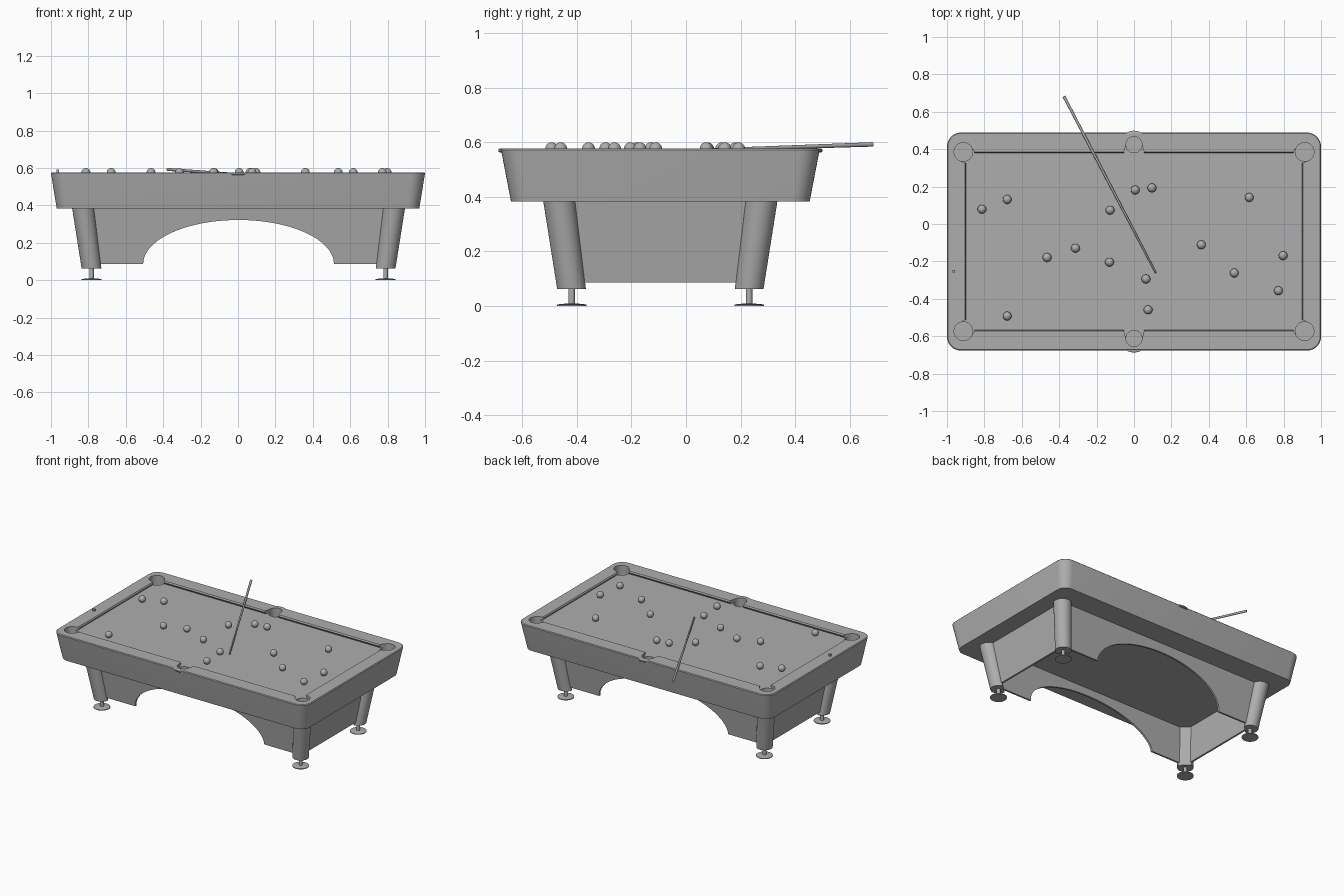
import bpy, bmesh
from math import sin, cos, pi, sqrt
from mathutils import Vector

if "Cube" in bpy.data.objects:
    bpy.data.objects.remove(bpy.data.objects["Cube"])

CY = -0.094                 # table centre in y
BED, TOP = 0.553, 0.577     # cloth height, rail height
GREY = bpy.data.materials.new("dark_grey")
GREY.diffuse_color = (0.42, 0.42, 0.42, 1)
GREY.use_nodes = True
GREY.node_tree.nodes["Principled BSDF"].inputs["Base Color"].default_value = GREY.diffuse_color


def finish(name, bm, smooth=True):
    bmesh.ops.recalc_face_normals(bm, faces=bm.faces)
    me = bpy.data.meshes.new(name)
    bm.to_mesh(me)
    bm.free()
    ob = bpy.data.objects.new(name, me)
    bpy.context.collection.objects.link(ob)
    bpy.ops.object.select_all(action='DESELECT')
    ob.select_set(True)
    bpy.context.view_layer.objects.active = ob
    ob.data.materials.append(GREY)
    if smooth:
        bpy.ops.object.shade_smooth_by_angle(angle=0.6)
    return ob


def loft(name, rings, smooth=True):
    """Closed solid through a stack of rings with equal point counts."""
    bm = bmesh.new()
    vs = [[bm.verts.new(p) for p in r] for r in rings]
    n = len(vs[0])
    for a, b in zip(vs, vs[1:]):
        for i in range(n):
            j = (i + 1) % n
            bm.faces.new((a[i], a[j], b[j], b[i]))
    bm.faces.new(vs[0])
    bm.faces.new(vs[-1])
    return finish(name, bm, smooth)


def circle(x, y, z, r, n=32):
    return [(x + r * cos(2 * pi * i / n), y + r * sin(2 * pi * i / n), z) for i in range(n)]


def rounded(hx, hy, r, z, seg=8):
    pts = []
    for k, (sx, sy) in enumerate([(1, 1), (-1, 1), (-1, -1), (1, -1)]):
        for i in range(seg + 1):
            a = (k + i / seg) * pi / 2
            pts.append((sx * (hx - r) + r * cos(a), CY + sy * (hy - r) + r * sin(a), z))
    return pts


def turned(name, x, y, profile, n=32):
    return loft(name, [circle(x, y, z, r, n) for r, z in profile])


def hull_prism(name, pts, z0, z1):
    bm = bmesh.new()
    for x, y in pts:
        for z in (z0, z1):
            bm.verts.new((x, y, z))
    bmesh.ops.convex_hull(bm, input=bm.verts)
    bmesh.ops.dissolve_limit(bm, angle_limit=0.01, verts=bm.verts, edges=bm.edges)
    return finish(name, bm, False)


# Table body with tapered sides, and trims bulging out behind the side pockets
body = loft("table_body", [rounded(0.969, 0.547, 0.065, 0.383),
                           rounded(0.999, 0.582, 0.075, 0.565),
                           rounded(1.0, 0.583, 0.075, 0.572),
                           rounded(0.995, 0.578, 0.07, TOP)])
trims = [turned("side_pocket_trim", 0, CY + s * 0.514, [(0.074, 0.562), (0.079, 0.566),
                (0.079, 0.574), (0.075, TOP - 0.0004)], 48) for s in (-1, 1)]

# Cutters: playing area with cushion nose, then pocket holes and their jaws
cutters = [loft("bed_cutter", [rounded(h, h - 0.424, 0.004, z, 1) for h, z in
                               ((0.908, BED), (0.898, 0.568), (0.904, 0.578), (0.904, 0.65))], False)]
for sy in (-1, 1):
    for x, dy, r in ((-0.912, 0.479, 0.05), (0, 0.518, 0.043), (0.912, 0.479, 0.05)):
        y = CY + sy * dy
        cutters.append(turned("pocket_cutter", x, y, [(r, 0.48), (r, 0.66)]))
        if x:
            s = 1 if x > 0 else -1
            jaw = [(s * 0.852, CY + sy * 0.48), (s * 0.852, CY + sy * 0.44),
                   (s * 0.865, CY + sy * 0.42), (s * 0.904, CY + sy * 0.42)]
        else:
            jaw = [(-0.056, CY + sy * 0.468), (0.056, CY + sy * 0.468)]
        ring = [p[:2] for p in circle(x, y, 0, r - 0.001, 30)]
        cutters.append(hull_prism("jaw_cutter", ring + jaw, BED + 0.0003, 0.67))
for ob in [body] + trims:
    bpy.context.view_layer.objects.active = ob
    for c in cutters:
        m = ob.modifiers.new("cut", 'BOOLEAN')
        m.operation, m.solver, m.object = 'DIFFERENCE', 'EXACT', c
        bpy.ops.object.modifier_apply(modifier=m.name)
    bpy.ops.object.select_all(action='DESELECT')
    ob.select_set(True)
    bpy.ops.object.shade_smooth_by_angle(angle=0.6)
for c in cutters:
    bpy.data.objects.remove(c)

LX = 0.003   # small sideways offset of the base under the top


def lean(z):
    """Outward drift of legs and panels with height."""
    return 0.045 * (z - 0.063) / 0.322


# Splayed legs, round outside and flat inside, on levelling feet
for sx in (-1, 1):
    for sy in (-1, 1):
        rings = []
        for z, r in ((0.063, 0.053), (0.39, 0.059)):
            cx, cy = LX + sx * (0.786 + lean(z)), CY + sy * (0.325 + lean(z))
            d = Vector((-sx, -sy)) / sqrt(2)
            ring = []
            for px, py, _ in circle(0, 0, 0, r, 40):
                p = Vector((px, py))
                p -= d * max(0, p.dot(d) - 0.035)
                ring.append((cx + p.x, cy + p.y, z))
            rings.append(ring)
        loft("leg", rings)
        turned("levelling_foot", LX + sx * 0.786, CY + sy * 0.325,
               [(0.054, 0), (0.054, 0.005), (0.04, 0.008), (0.012, 0.009), (0.012, 0.07)])

# Skirt panels between legs: arched on the long sides, plain at the ends
LOW, HIGH = 0.086, 0.39
arch = [(0.51 * cos(pi * i / 40), LOW + 0.236 * sin(pi * i / 40)) for i in range(41)]


def panel(name, half, offset, side, along_x, cut):
    prof = [(half + lean(LOW), LOW)] + cut + [(-half - lean(LOW), LOW),
            (-half - lean(HIGH), HIGH), (half + lean(HIGH), HIGH)]
    rings = []
    for t in (0, 0.013):
        ring = []
        for u, z in prof:
            v = side * (offset + lean(z) + t)
            ring.append((LX + u, CY + v, z) if along_x else (LX + v, CY + u, z))
        rings.append(ring)
    loft(name, rings)


for s in (-1, 1):
    panel("arched_skirt_panel", 0.75, 0.325, s, True, arch)
    panel("end_skirt_panel", 0.288, 0.786, s, False, [])

# Balls on the cloth
R = 0.0235
for x, y in [(-.815, .083), (-.68, .135), (-.467, -.175), (-.315, -.125), (-.13, .078),
             (-.133, -.2), (.004, .186), (.094, .197), (.062, -.29), (.073, -.455),
             (.358, -.107), (.534, -.258), (.614, .146), (.795, -.165), (.77, -.353),
             (-.68, -.488)]:
    bpy.ops.mesh.primitive_uv_sphere_add(segments=24, ring_count=14, radius=R,
                                         location=(x + 0.002, y - 0.004, BED + R - 0.0005))
    bpy.context.object.name = "ball"
    bpy.context.object.data.materials.append(GREY)
    bpy.ops.object.shade_smooth()

# Cue resting on the back rail, and a small chalk on the left rail
tip, butt = Vector((0.117, -0.262, 0.560)), Vector((-0.375, 0.683, 0.592))
bpy.ops.mesh.primitive_cone_add(vertices=20, radius1=0.008, radius2=0.0045,
                                depth=(tip - butt).length, location=(tip + butt) / 2)
cue = bpy.context.object
cue.name = "cue"
cue.data.materials.append(GREY)
cue.rotation_euler = (tip - butt).to_track_quat('Z', 'Y').to_euler()
bpy.ops.object.shade_smooth_by_angle(angle=0.6)
bpy.ops.mesh.primitive_cube_add(size=0.014, location=(-0.963, -0.253, TOP + 0.007))
bpy.context.object.name = "chalk"
bpy.context.object.data.materials.append(GREY)
